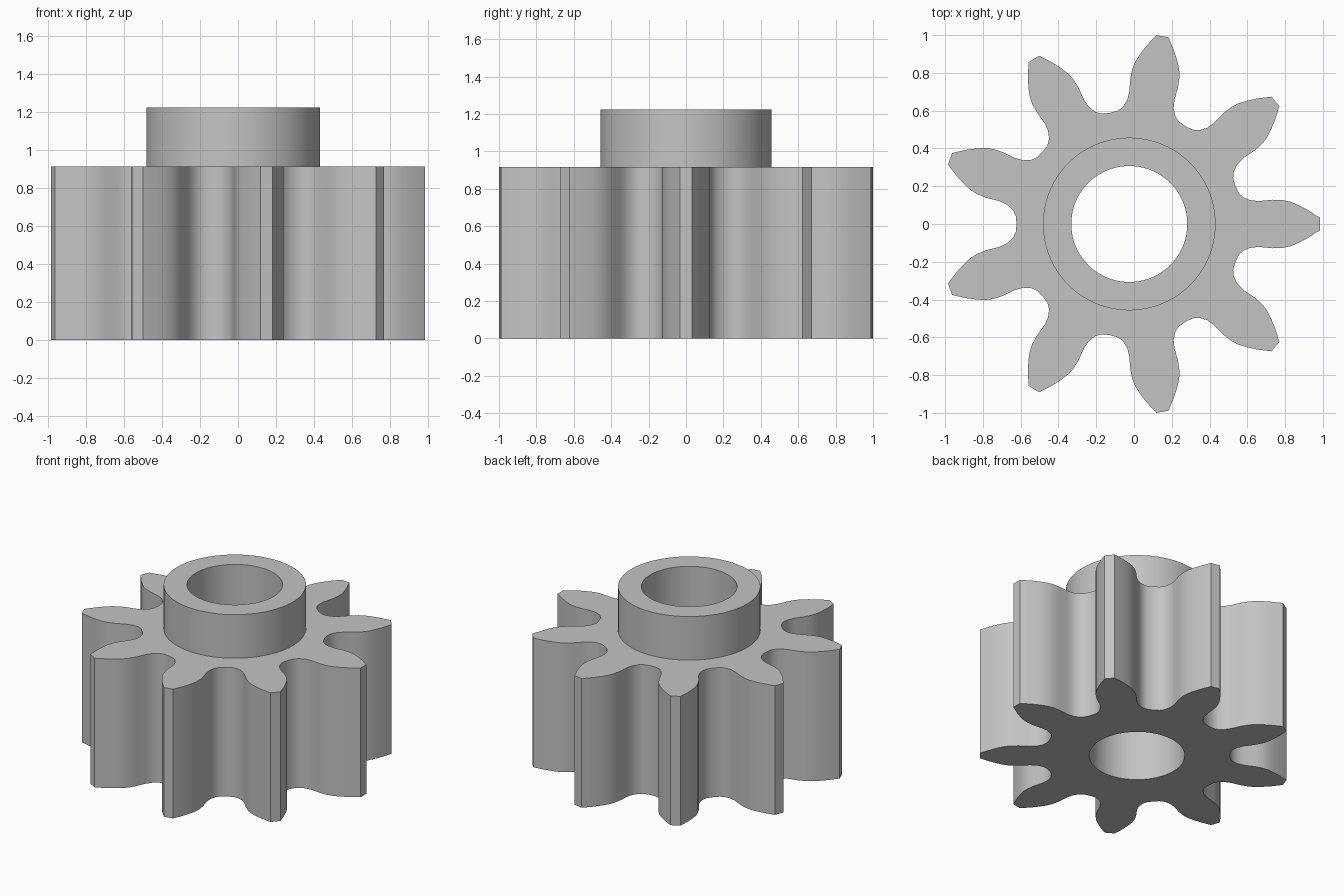
import bpy
import bmesh
from math import radians, cos, sin

cube = bpy.data.objects.get("Cube")
if cube:
    bpy.data.objects.remove(cube, do_unlink=True)

TEETH = 9
PITCH = 360 / TEETH
CENTRE_X = -0.025
BODY_TOP, HUB_TOP = 0.916, 1.225
HUB_R, BORE_R = 0.457, 0.307

# Half a tooth: (angle from tooth centre line in degrees, radius), tip to root
FLANK = [(1.85, 1.01), (4.4, 0.95), (6.4, 0.90), (7.9, 0.86), (8.9, 0.82),
         (9.6, 0.77), (10.0, 0.70), (11.0, 0.655), (13.2, 0.62), (16.0, 0.602)]
ROOT = (PITCH / 2, 0.597)

tooth = [(-a, r) for a, r in reversed(FLANK)] + FLANK + [ROOT]
outline = [(radians(a + i * PITCH), r) for i in range(TEETH) for a, r in tooth]


def ring(bm, z, radius=None):
    """Ring of vertices following the teeth, or a circle of the given radius."""
    return [bm.verts.new((CENTRE_X + (radius or r) * cos(a), (radius or r) * sin(a), z))
            for a, r in outline]


# Gear body, raised hub and through bore as one closed loft
bm = bmesh.new()
rings = [ring(bm, 0), ring(bm, BODY_TOP),
         ring(bm, BODY_TOP, HUB_R), ring(bm, HUB_TOP, HUB_R),
         ring(bm, HUB_TOP, BORE_R), ring(bm, 0, BORE_R)]
for lower, upper in zip(rings, rings[1:] + rings[:1]):
    for i in range(len(outline)):
        j = (i + 1) % len(outline)
        bm.faces.new((lower[i], lower[j], upper[j], upper[i]))
bmesh.ops.recalc_face_normals(bm, faces=bm.faces)

mesh = bpy.data.meshes.new("gear_with_hub")
bm.to_mesh(mesh)
bm.free()
gear = bpy.data.objects.new("gear_with_hub", mesh)
bpy.context.collection.objects.link(gear)

# Plain grey material
grey = bpy.data.materials.new("light_grey")
grey.use_nodes = True
colour = (0.55, 0.55, 0.55, 1)
grey.diffuse_color = colour
grey.node_tree.nodes["Principled BSDF"].inputs["Base Color"].default_value = colour
mesh.materials.append(grey)

# Smooth flanks and cylinders, crisp tips and rims
bpy.ops.object.select_all(action="DESELECT")
gear.select_set(True)
bpy.context.view_layer.objects.active = gear
bpy.ops.object.shade_smooth_by_angle(angle=radians(35))
